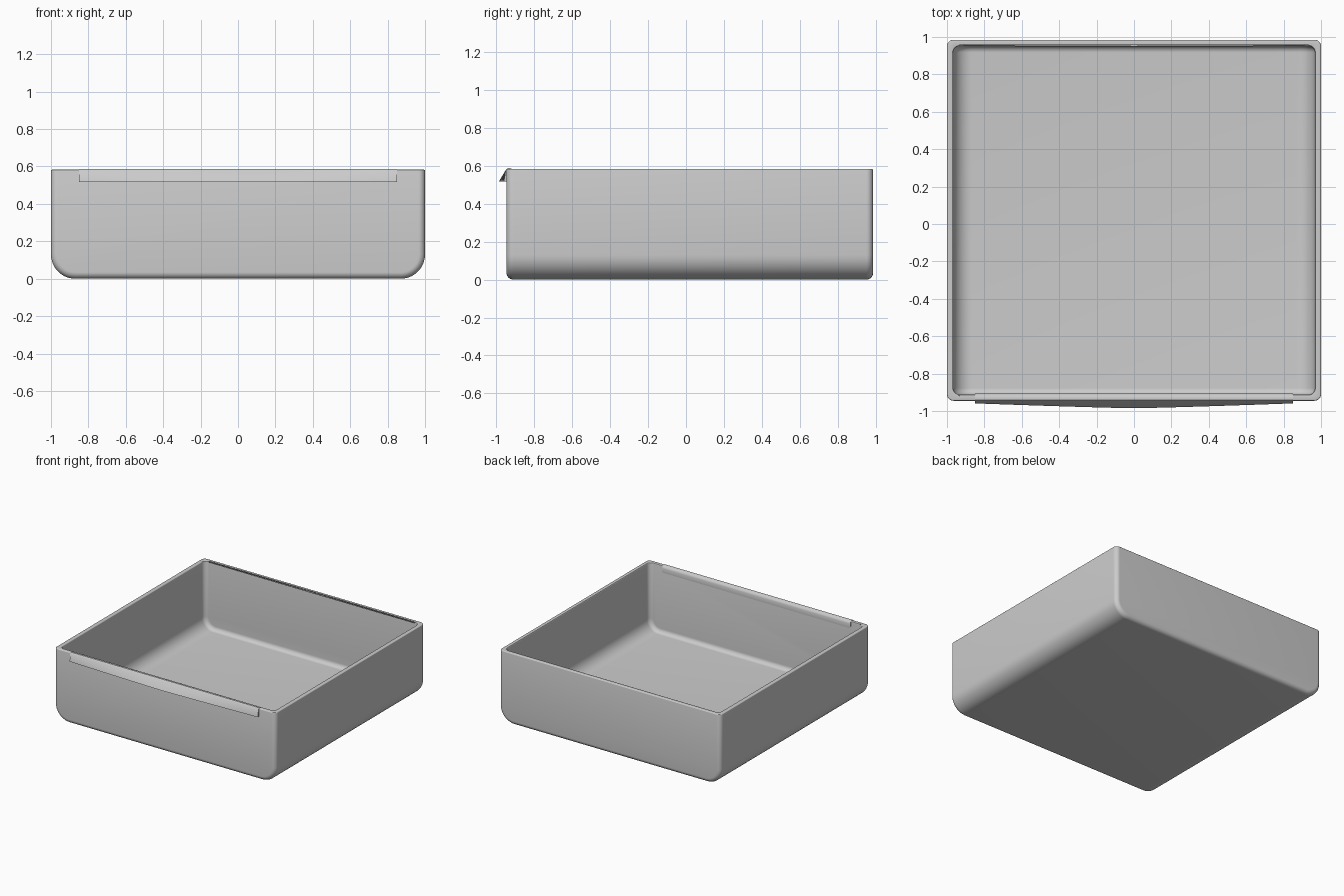
import bpy, bmesh, math

cube = bpy.data.objects.get("Cube")
if cube:
    bpy.data.objects.remove(cube, do_unlink=True)

TOP = 0.583
STEPS = 10

grey = bpy.data.materials.new("light grey")
grey.use_nodes = True
colour = (0.6, 0.6, 0.6, 1)
grey.diffuse_color = colour
grey.node_tree.nodes["Principled BSDF"].inputs["Base Color"].default_value = colour


def finish(name, bm, angle):
    bmesh.ops.recalc_face_normals(bm, faces=bm.faces)
    mesh = bpy.data.meshes.new(name)
    bm.to_mesh(mesh)
    bm.free()
    obj = bpy.data.objects.new(name, mesh)
    mesh.materials.append(grey)
    bpy.context.collection.objects.link(obj)
    bpy.ops.object.select_all(action="DESELECT")
    bpy.context.view_layer.objects.active = obj
    obj.select_set(True)
    bpy.ops.object.shade_smooth_by_angle(angle=math.radians(angle))
    return obj


def u_profile(half, base, radius):
    """Open U section: left rim, two rounded bottom corners, right rim."""
    left = [(-half, TOP)]
    for i in range(STEPS + 1):
        a = math.pi / 2 * i / STEPS
        left.append((-half + radius * (1 - math.cos(a)),
                     base + radius * (1 - math.sin(a))))
    return left + [(-x, z) for x, z in reversed(left)]


def basin(bm, half, base, front, back, side_radius, end_radius):
    """Loft U sections along y with rounded ends; returns the rim loop."""
    stations = []
    for i in range(STEPS + 1):
        a = math.pi / 2 * i / STEPS
        stations.append((end_radius * (1 - math.sin(a)), end_radius * (1 - math.cos(a))))
    ends = [(front + dy, d) for d, dy in stations]
    ends += [(back - dy, d) for d, dy in reversed(stations)]
    rings = []
    for y, d in ends:
        pts = u_profile(half - d, base + d, side_radius - d)
        rings.append([bm.verts.new((x, y, z)) for x, z in pts])
    for a, b in zip(rings, rings[1:]):
        for i in range(len(a) - 1):
            bm.faces.new((a[i], a[i + 1], b[i + 1], b[i]))
    bm.faces.new(rings[0])
    bm.faces.new(rings[-1])
    return [r[0] for r in rings] + [r[-1] for r in reversed(rings)]


# Tray: outer and inner shells joined by a softened rim
bm = bmesh.new()
outer = basin(bm, 1.0, 0.0, -0.945, 0.985, 0.13, 0.035)
inner = basin(bm, 0.967, 0.033, -0.912, 0.952, 0.1, 0.035)
n = len(outer)
for i in range(n):
    j = (i + 1) % n
    bm.faces.new((outer[i], outer[j], inner[j], inner[i]))
rim = [bm.edges.get((loop[i], loop[(i + 1) % n])) for loop in (outer, inner) for i in range(n)]
bmesh.ops.bevel(bm, geom=rim, offset=0.008, segments=3, profile=0.5,
                affect="EDGES", clamp_overlap=True)
finish("tray", bm, 35)

# Pouring lip: hooks over the front wall and bows out towards the middle
HALF = 0.85
bm = bmesh.new()
rings = []
for k in range(-8, 9):
    x = HALF * k / 8
    bow = 0.026 * (1 - abs(k / 8) ** 1.2)
    section = [(-0.908, 0.53), (-0.906, 0.566), (-0.912, 0.58), (-0.925, 0.587),
               (-0.94, 0.586), (-0.95, 0.576),
               (-0.959 - bow, 0.517), (-0.945 - bow * 0.6, 0.517),
               (-0.938, 0.565), (-0.92, 0.57)]
    rings.append([bm.verts.new((x, y, z)) for y, z in section])
for a, b in zip(rings, rings[1:]):
    for i in range(len(a)):
        j = (i + 1) % len(a)
        bm.faces.new((a[i], a[j], b[j], b[i]))
bm.faces.new(rings[0])
bm.faces.new(rings[-1])
finish("front_lip", bm, 40)
